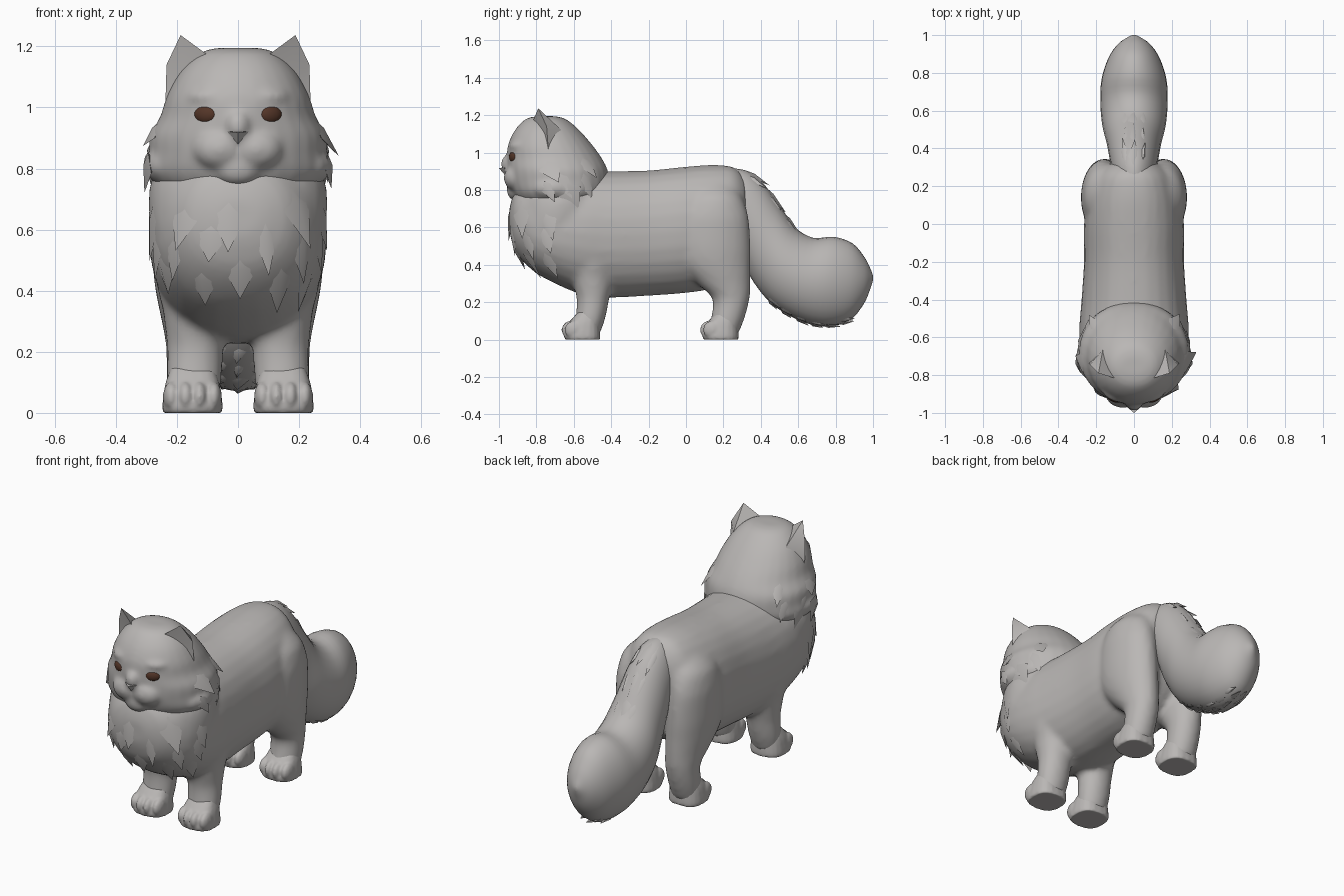
import bpy, bmesh, math, random
from mathutils import Vector, Matrix
from mathutils.bvhtree import BVHTree

random.seed(4)
if "Cube" in bpy.data.objects:
    bpy.data.objects.remove(bpy.data.objects["Cube"])


def material(name, rgb):
    m = bpy.data.materials.new(name)
    m.use_nodes = True
    m.diffuse_color = (*rgb, 1)
    m.node_tree.nodes["Principled BSDF"].inputs["Base Color"].default_value = (*rgb, 1)
    return m


FUR = material("grey fur", (0.49, 0.473, 0.462))
EYE = material("brown eye", (0.088, 0.036, 0.021))


def finish(name, bm, mat=FUR, remesh=0, soften=5, angle=40):
    bmesh.ops.recalc_face_normals(bm, faces=bm.faces)
    mesh = bpy.data.meshes.new(name)
    bm.to_mesh(mesh)
    bm.free()
    mesh.materials.append(mat)
    ob = bpy.data.objects.new(name, mesh)
    bpy.context.collection.objects.link(ob)
    if remesh:
        r = ob.modifiers.new("blend", 'REMESH')
        r.mode, r.voxel_size, r.use_smooth_shade = 'VOXEL', remesh, True
        s = ob.modifiers.new("soften", 'SMOOTH')
        s.factor, s.iterations = 0.5, soften
    else:
        bpy.ops.object.select_all(action='DESELECT')
        ob.select_set(True)
        bpy.context.view_layer.objects.active = ob
        bpy.ops.object.shade_smooth_by_angle(angle=math.radians(angle))
    return ob


def loft(bm, stations, cx=0, sides=28, steps=4, power=2.2):
    """Rings spanning two points (y, z) - (y, z), with a half width and an x offset."""
    pts = [Vector(s[:5]) for s in stations]
    offs = [s[5] if len(s) > 5 else 0 for s in stations]
    rings = []
    n = len(pts)
    for i in range(n - 1):
        p0, p1, p2, p3 = pts[max(i - 1, 0)], pts[i], pts[i + 1], pts[min(i + 2, n - 1)]
        for k in range(steps + (i == n - 2)):
            t = k / steps
            p = 0.5 * (2 * p1 + (p2 - p0) * t + (2 * p0 - 5 * p1 + 4 * p2 - p3) * t * t
                       + (3 * p1 - p0 - 3 * p2 + p3) * t ** 3)
            x0 = cx + offs[i] * (1 - t) + offs[i + 1] * t
            ring = []
            for j in range(sides):
                a = math.tau * j / sides
                c, s = (math.copysign(abs(v) ** (2 / power), v) for v in (math.cos(a), math.sin(a)))
                ring.append(bm.verts.new((x0 + p[4] * s,
                                          (p[0] + p[2]) / 2 + (p[0] - p[2]) / 2 * c,
                                          (p[1] + p[3]) / 2 + (p[1] - p[3]) / 2 * c)))
            rings.append(ring)
    for a, b in zip(rings, rings[1:]):
        for j in range(sides):
            bm.faces.new((a[j], a[j - 1], b[j - 1], b[j]))
    bm.faces.new(rings[0])
    bm.faces.new(rings[-1])


def level(rows):
    """Horizontal rings from z, front y, back y, half width and optional x."""
    return [(f, z, b, z, *rest) for z, f, b, *rest in rows]


def upright(rows):
    """Vertical rings from y, low z, high z and half width."""
    return [(y, hi, y, lo, w) for y, lo, hi, w in rows]


def blob(bm, centre, radii, turn=0, seg=16):
    m = Matrix.Translation(centre) @ Matrix.Rotation(turn, 4, 'Z') @ Matrix.Diagonal((*radii, 1))
    bmesh.ops.create_uvsphere(bm, u_segments=seg, v_segments=seg * 3 // 4, radius=1, matrix=m)


# Torso, bib, thighs and legs blended into one skin
bm = bmesh.new()
loft(bm, upright([(-.945, .58, .70, .07), (-.91, .47, .80, .17), (-.82, .37, .86, .25),
                  (-.70, .30, .88, .285), (-.55, .24, .90, .29), (-.40, .225, .90, .278),
                  (-.20, .235, .905, .265), (0, .25, .925, .265), (.15, .28, .935, .245),
                  (.26, .38, .92, .20), (.32, .5, .86, .13)]))
loft(bm, level([(.84, -.87, -.45, .25), (.76, -.915, -.42, .285), (.68, -.935, -.42, .293),
                (.58, -.935, -.45, .283), (.5, -.89, -.5, .25), (.42, -.80, -.55, .18)]), power=2)
for side in (-1, 1):
    thigh = [(.84, .06, .24, .06, .115), (.76, .0, .30, .105, .15), (.65, -.05, .335, .117, .163),
             (.5, -.06, .345, .12, .16), (.4, -.03, .345, .115, .155), (.3, .06, .345, .1, .15),
             (.22, .14, .34, .088, .148), (.12, .135, .315, .085, .15), (.03, .12, .28, .08, .15)]
    foreleg = [(.65, -.66, -.36, .1, .175), (.45, -.63, -.36, .11, .16), (.33, -.61, -.385, .1, .145),
               (.22, -.585, -.41, .093, .14), (.12, -.59, -.43, .09, .143), (.03, -.6, -.46, .08, .145)]
    for leg in (thigh, foreleg):
        loft(bm, level([(z, f, b, w, x * side) for z, f, b, w, x in leg]), power=2)
body = finish("body", bm, remesh=.017)

# Paws with four softly grooved toes each
for end, front in (("front", -.665), ("hind", .075)):
    for label, side in (("right", -1), ("left", 1)):
        bm = bmesh.new()
        loft(bm, level([(0, front + .02, front + .205, .096), (.02, front + .012, front + .207, .099),
                        (.06, front + .02, front + .205, .095), (.1, front + .045, front + .2, .088),
                        (.15, front + .09, front + .19, .07)]), cx=.149 * side, sides=20, steps=2, power=2.6)
        for k in range(4):
            u = k - 1.5
            blob(bm, (.149 * side + u * .046, front + .052 + .008 * u * u, .052), (.028, .055, .05), seg=12)
        finish(f"{end}_{label}_paw", bm, remesh=.007, soften=4)

# Head with muzzle, brows and full cheeks
bm = bmesh.new()
loft(bm, level([(1.195, -.80, -.70, .07), (1.178, -.86, -.64, .125), (1.12, -.915, -.57, .187),
                (1.04, -.952, -.50, .232), (.97, -.957, -.45, .255), (.91, -.955, -.42, .288),
                (.85, -.95, -.41, .292), (.79, -.93, -.42, .298), (.74, -.90, -.45, .26),
                (.69, -.85, -.5, .17)]), power=2.05)
blob(bm, (0, -.94, .94), (.045, .05, .055))
blob(bm, (0, -.90, .80), (.08, .06, .06))
for side in (-1, 1):
    blob(bm, (.058 * side, -.905, .865), (.092, .07, .072))
    blob(bm, (.10 * side, -.895, 1.035), (.075, .045, .03), turn=.4 * side)
    blob(bm, (.19 * side, -.71, .81), (.12, .13, .075))
head = finish("head", bm, remesh=.012, soften=8)

# Nose wedge
bm = bmesh.new()
nose = [bm.verts.new(c) for c in ((-.036, -.97, .922), (.036, -.97, .922), (0, -1, .917),
                                  (0, -.968, .88), (0, -.94, .91))]
for f in ((0, 1, 2), (0, 2, 3), (2, 1, 3), (0, 4, 1), (0, 3, 4), (1, 4, 3)):
    bm.faces.new([nose[i] for i in f])
finish("nose", bm)

# Eyes and hollow ears
for label, side in (("right", -1), ("left", 1)):
    bm = bmesh.new()
    blob(bm, (.105 * side, -.92, .977), (.042, .022, .031), turn=.42 * side)
    finish(f"{label}_eye", bm, EYE, angle=60)

    bm = bmesh.new()
    tip, inner, outer, rim, back, hollow = [bm.verts.new((x * side, y, z)) for x, y, z in (
        (.188, -.79, 1.237), (.09, -.82, 1.165), (.238, -.735, 1.0),
        (.234, -.745, 1.14), (.165, -.665, 1.12), (.165, -.765, 1.07))]
    for f in ((tip, inner, back), (tip, back, rim), (rim, back, outer), (tip, hollow, inner),
              (tip, rim, hollow), (rim, outer, hollow), (inner, hollow, outer, back)):
        bm.faces.new(f)
    finish(f"{label}_ear", bm)

# Bushy tail
bm = bmesh.new()
loft(bm, [(.16, .915, .2, .7, .08), (.30, .91, .26, .55, .115), (.40, .85, .30, .43, .13),
          (.50, .72, .36, .31, .145), (.585, .60, .46, .19, .168), (.68, .545, .6, .105, .178),
          (.79, .55, .74, .07, .172), (.89, .515, .87, .10, .135), (.955, .44, .95, .19, .085),
          (.99, .37, .988, .28, .033), (1, .34, 1, .32, .008)], power=1.95)
tail = finish("tail", bm, angle=60)

# Fur locks laid along the surfaces
deps = bpy.context.evaluated_depsgraph_get()


def locks(name, target, rays, flow, length, width):
    tree = BVHTree.FromObject(target, deps)
    bm = bmesh.new()
    for origin, aim in rays:
        hit, normal, _, _ = tree.ray_cast(Vector(origin), Vector(aim).normalized())
        if hit is None:
            continue
        d = Vector(flow) + Vector((hit.x * .5, 0, 0))
        d = (d - normal * d.dot(normal)).normalized()
        across = d.cross(normal) * width * random.uniform(.7, 1.2)
        size = length * random.uniform(.7, 1.2)
        base = hit - normal * .008
        vs = [bm.verts.new(p) for p in (base - d * size * .5, base - across, base + across,
                                        base + normal * .016, base + d * size + normal * .012,
                                        base - normal * .02)]
        for f in ((0, 1, 3), (0, 3, 2), (1, 4, 3), (3, 4, 2), (0, 5, 1), (0, 2, 5), (1, 5, 4), (5, 2, 4)):
            bm.faces.new([vs[i] for i in f])
    finish(name, bm, angle=70)


chest = []
for z, count in ((.66, 5), (.56, 6), (.46, 5)):
    for k in range(count):
        a = math.pi * ((k + random.uniform(.3, .7)) / count - .5) * .95
        out = Vector((math.sin(a), -math.cos(a), 0))
        chest.append((Vector((0, -.65, z + random.uniform(-.03, .03))) + out, -out))
locks("chest_fur", body, chest, (0, .25, -1), .13, .055)

cheeks = [((s, y, z), (-s, 0, 0)) for s in (-1, 1)
          for y, z in ((-.73, .93), (-.66, .86), (-.74, .81), (-.62, .79), (-.54, .86), (-.54, .95))]
locks("cheek_fur", head, cheeks, (0, .5, -1), .10, .055)

plume = [((x, y, -1), (0, 0, 1)) for y in (.45, .52, .6, .68, .76, .84) for x in (-.05, 0, .05)]
locks("tail_under_fur", tail, plume, (0, 1, -.2), .07, .03)
ridge = [((x, y, 2), (0, 0, -1)) for y in (.36, .46, .55) for x in (-.05, 0, .05)]
locks("tail_top_fur", tail, ridge, (0, 1, -1), .11, .028)
